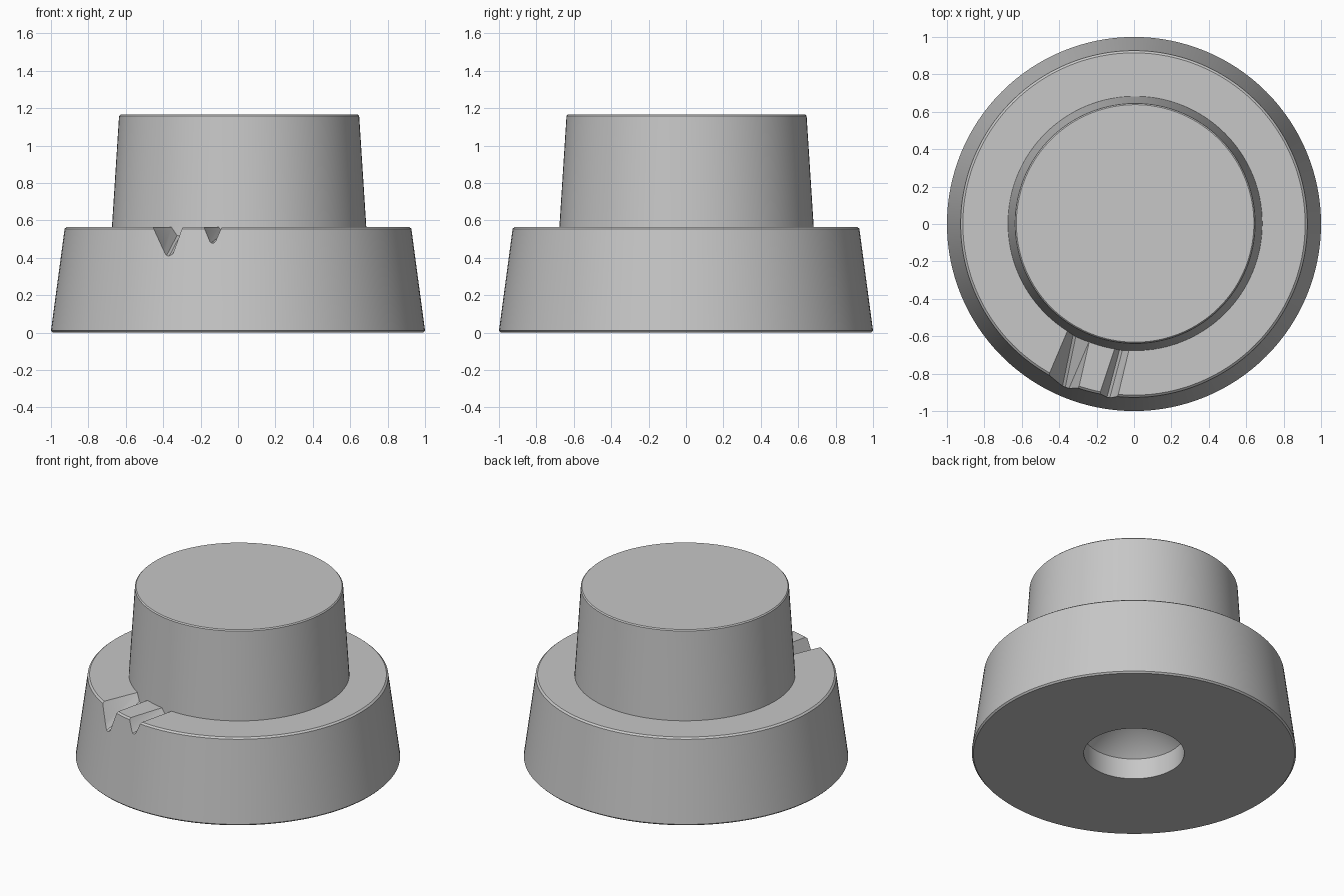
import bpy, bmesh, math
from mathutils import Vector

cube = bpy.data.objects.get("Cube")
if cube:
    bpy.data.objects.remove(cube, do_unlink=True)

grey = bpy.data.materials.new("plain grey")
grey.use_nodes = True
colour = (0.57, 0.57, 0.57, 1)
grey.diffuse_color = colour
grey.node_tree.nodes["Principled BSDF"].inputs["Base Color"].default_value = colour


def add_object(name, bm):
    bmesh.ops.recalc_face_normals(bm, faces=bm.faces)
    mesh = bpy.data.meshes.new(name)
    bm.to_mesh(mesh)
    bm.free()
    mesh.materials.append(grey)
    obj = bpy.data.objects.new(name, mesh)
    bpy.context.collection.objects.link(obj)
    return obj


def lathe(name, profile, sides=128):
    """Spin (radius, height) points that start and end on the axis."""
    bm = bmesh.new()
    verts = [bm.verts.new((r, 0, z)) for r, z in profile]
    edges = [bm.edges.new(pair) for pair in zip(verts, verts[1:])]
    bmesh.ops.spin(bm, geom=verts + edges, axis=(0, 0, 1), cent=(0, 0, 0),
                   angle=math.tau, steps=sides, use_duplicate=False)
    bmesh.ops.remove_doubles(bm, verts=bm.verts, dist=0.0001)
    return add_object(name, bm)


def groove_cutter(name, outer, inner):
    """Tapered wedge through two sections given as left, valley, right."""
    bm = bmesh.new()
    outer, inner = [[Vector(p) for p in s] for s in (outer, inner)]
    for t in (-0.4, 1.15):
        left, valley, right = [a.lerp(b, t) for a, b in zip(outer, inner)]
        half = Vector((0.008, 0, 0))
        for point in (valley + (left - valley) * 1.3, valley - half,
                      valley + half, valley + (right - valley) * 1.3):
            bm.verts.new(point)
    bmesh.ops.convex_hull(bm, input=bm.verts)
    obj = add_object(name, bm)
    obj.hide_render = True
    return obj


def smooth(obj):
    bpy.ops.object.select_all(action="DESELECT")
    obj.select_set(True)
    bpy.context.view_layer.objects.active = obj
    bpy.ops.object.shade_smooth_by_angle(angle=math.radians(25))


LEDGE = 0.565

# Wide tapered base with a cone-ended shaft hole underneath
base = lathe("base", [(0, 0.45), (0.31, 0.14), (0.31, 0), (0.99, 0), (1, 0.01),
                      (0.927, 0.555), (0.915, LEDGE), (0, LEDGE)])

# Two pointer grooves across the ledge
cutters = [
    groove_cutter("large_groove_cutter",
                  [(-0.45, -0.80, LEDGE), (-0.375, -0.87, 0.41), (-0.30, -0.87, LEDGE)],
                  [(-0.355, -0.58, LEDGE), (-0.32, -0.605, 0.515), (-0.255, -0.63, LEDGE)]),
    groove_cutter("small_groove_cutter",
                  [(-0.178, -0.90, LEDGE), (-0.135, -0.92, 0.48), (-0.088, -0.915, LEDGE)],
                  [(-0.10, -0.67, LEDGE), (-0.07, -0.675, 0.53), (-0.035, -0.68, LEDGE)]),
]
bpy.context.view_layer.objects.active = base
for cutter in cutters:
    cut = base.modifiers.new(cutter.name, "BOOLEAN")
    cut.operation = "DIFFERENCE"
    cut.solver = "EXACT"
    cut.object = cutter
    bpy.ops.object.modifier_apply(modifier=cut.name)
    bpy.data.objects.remove(cutter, do_unlink=True)
smooth(base)

# Narrow tapered grip, set slightly off the base centre
grip = lathe("grip", [(0, 0.48), (0.686, 0.48), (0.68, LEDGE),
                      (0.642, 1.158), (0.635, 1.165), (0, 1.165)])
grip.location = (0.006, 0.003, 0)
smooth(grip)
